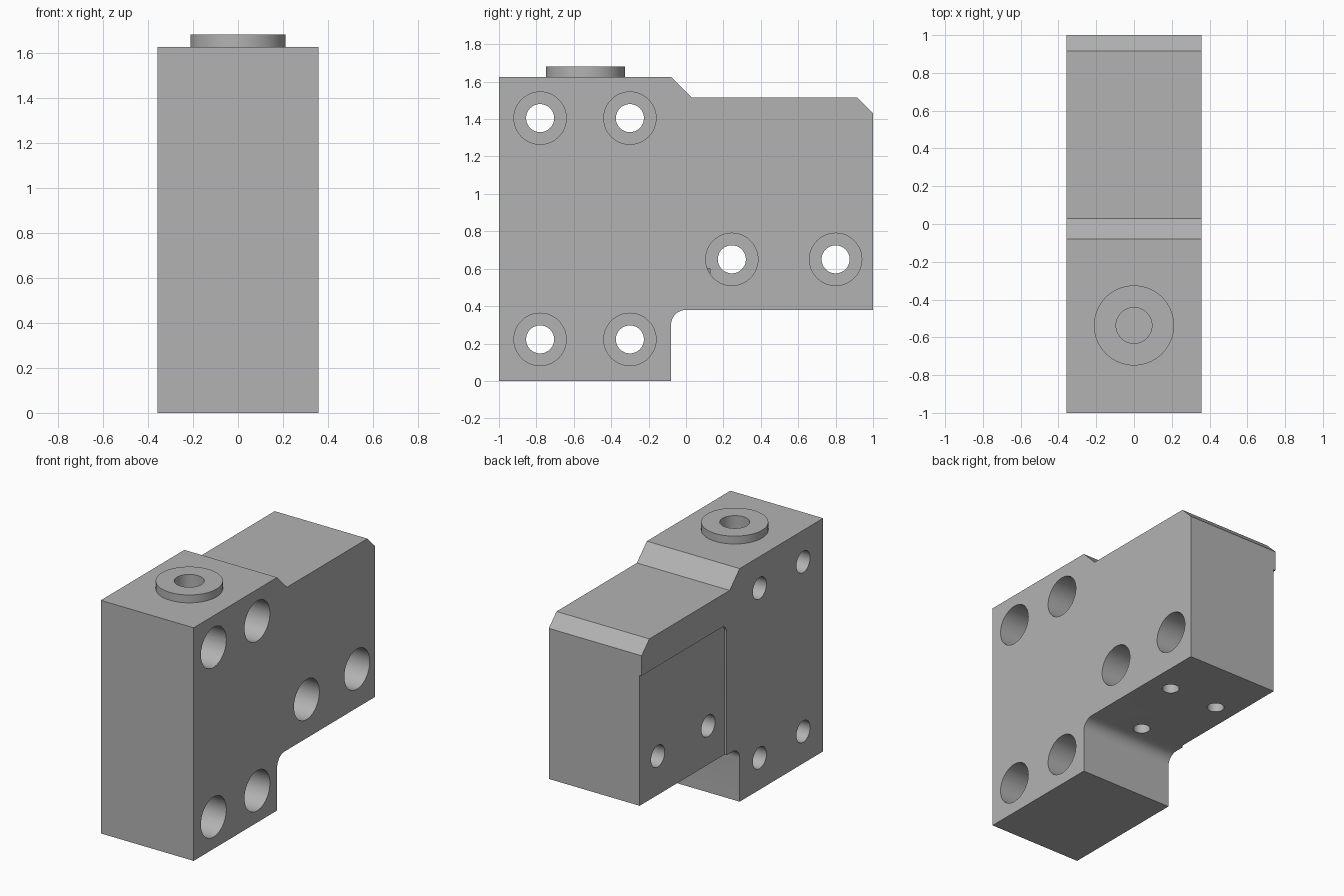
import bpy, bmesh, math
from mathutils import Matrix, Vector

if "Cube" in bpy.data.objects:
    bpy.data.objects.remove(bpy.data.objects["Cube"], do_unlink=True)

HALF = 0.358           # half the block width
grey = bpy.data.materials.new("machined grey")
grey.use_nodes = True
grey.diffuse_color = (0.45, 0.45, 0.45, 1)
grey.node_tree.nodes["Principled BSDF"].inputs["Base Color"].default_value = (0.45, 0.45, 0.45, 1)


def finish(name, bm):
    bmesh.ops.recalc_face_normals(bm, faces=bm.faces)
    mesh = bpy.data.meshes.new(name)
    bm.to_mesh(mesh)
    bm.free()
    mesh.materials.append(grey)
    obj = bpy.data.objects.new(name, mesh)
    bpy.context.collection.objects.link(obj)
    return obj


def prism(name, profile, x0, x1):
    """Extrude a (y, z) outline from x0 to x1."""
    bm = bmesh.new()
    face = bm.faces.new([bm.verts.new((x0, y, z)) for y, z in profile])
    out = bmesh.ops.extrude_face_region(bm, geom=[face])
    moved = [v for v in out["geom"] if isinstance(v, bmesh.types.BMVert)]
    bmesh.ops.translate(bm, verts=moved, vec=(x1 - x0, 0, 0))
    return finish(name, bm)


def cylinder(name, start, end, radius, sides=48):
    start, end = Vector(start), Vector(end)
    axis = end - start
    turn = Vector((0, 0, 1)).rotation_difference(axis).to_matrix().to_4x4()
    bm = bmesh.new()
    bmesh.ops.create_cone(bm, cap_ends=True, segments=sides, radius1=radius, radius2=radius,
                          depth=axis.length, matrix=Matrix.Translation((start + end) / 2) @ turn)
    return finish(name, bm)


def arc(cy, cz, r, a0, a1, steps=10):
    angles = [math.radians(a0 + (a1 - a0) * i / steps) for i in range(steps + 1)]
    return [(cy + r * math.cos(a), cz + r * math.sin(a)) for a in angles]


def cut(target, cutter):
    mod = target.modifiers.new("cut", "BOOLEAN")
    mod.operation = "DIFFERENCE"
    mod.solver = "EXACT"
    mod.object = cutter
    bpy.context.view_layer.objects.active = target
    bpy.ops.object.modifier_apply(modifier=mod.name)


def discard(cutter):
    bpy.data.objects.remove(cutter, do_unlink=True)


# Main block: stepped outline with chamfers and a filleted inner corner
outline = [(-1, 0), (-0.08, 0)] + arc(0, 0.30, 0.08, 180, 90)
outline += [(1, 0.38), (1, 1.43), (0.915, 1.515), (0.03, 1.515), (-0.08, 1.625), (-1, 1.625)]
block = prism("block", outline, -HALF, HALF)

# Round boss on the top
boss = cylinder("top_boss", (0, -0.537, 1.625), (0, -0.537, 1.68), 0.212, 64)

# Shallow recess in one side of the arm, with a rounded upper corner
recess = [(0.065, 0.2), (1.2, 0.2), (1.2, 1.29)] + arc(0.115, 1.24, 0.05, 90, 180, 6)
tool = prism("recess_cutter", recess, -HALF - 0.1, -HALF + 0.015)
cut(block, tool)
discard(tool)

# Counterbored screw holes across the block
for y, z in [(-0.78, 1.405), (-0.30, 1.405), (-0.78, 0.222),
             (-0.30, 0.222), (0.245, 0.65), (0.80, 0.65)]:
    for x0, radius in [(0.02, 0.14), (-0.6, 0.075)]:
        tool = cylinder("screw_hole_cutter", (x0, y, z), (0.6, y, z), radius)
        cut(block, tool)
        discard(tool)

# Blind holes under the arm
for x, y in [(0.19, 0.596), (-0.19, 0.596), (0, 0.077)]:
    tool = cylinder("blind_hole_cutter", (x, y, 0.3), (x, y, 0.6), 0.055, 32)
    cut(block, tool)
    discard(tool)

# Blind centre hole through the boss into the block
tool = cylinder("centre_hole_cutter", (0, -0.537, 1.25), (0, -0.537, 1.8), 0.095)
cut(block, tool)
cut(boss, tool)
discard(tool)

# Smooth the round walls and keep the machined edges sharp
bpy.ops.object.select_all(action="DESELECT")
for obj in (block, boss):
    obj.select_set(True)
bpy.context.view_layer.objects.active = block
bpy.ops.object.shade_smooth_by_angle(angle=math.radians(30))
